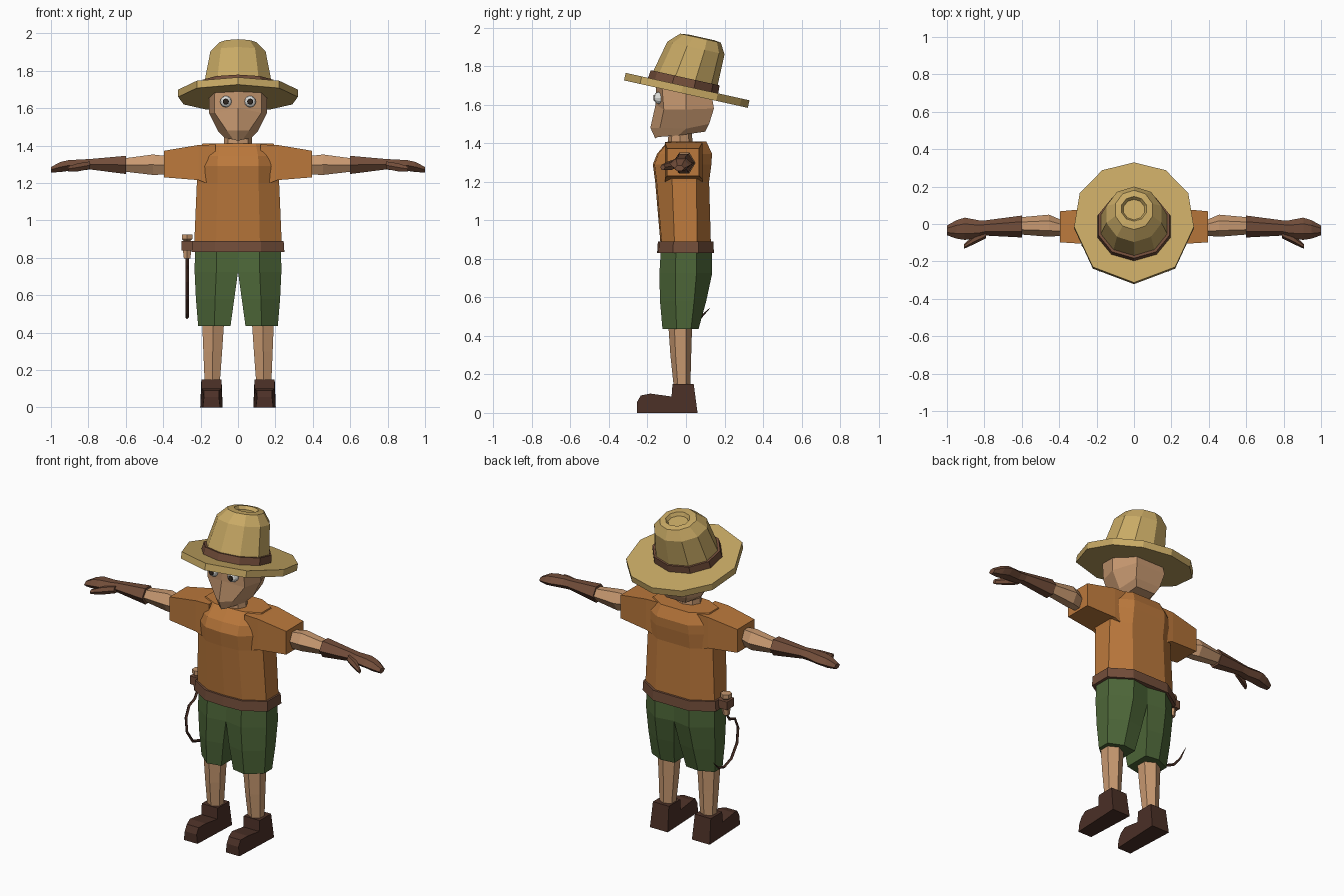
import bpy, bmesh, math
from mathutils import Matrix, Vector


def material(name, rgb):
    m = bpy.data.materials.new(name)
    m.diffuse_color = (*rgb, 1)
    return m


STRAW = material("straw", (0.58, 0.40, 0.13))
ORANGE = material("orange cloth", (0.50, 0.19, 0.045))
GREEN = material("green cloth", (0.075, 0.135, 0.04))
SKIN = material("skin", (0.58, 0.32, 0.165))
LEATHER = material("brown leather", (0.17, 0.075, 0.042))
BOOT = material("dark leather", (0.072, 0.03, 0.02))
WHITE = material("eye white", (0.75, 0.75, 0.72))
PUPIL = material("pupil", (0.03, 0.02, 0.015))


def loft(name, rings, mat, mirror=False, matrix=None):
    """Bridge equal-length rings with quads and cap both ends."""
    bm = bmesh.new()
    vr = [[bm.verts.new(p) for p in r] for r in rings]
    n = len(vr[0])
    for a, b in zip(vr, vr[1:]):
        for i in range(n):
            j = (i + 1) % n
            bm.faces.new((a[i], a[j], b[j], b[i]))
    bm.faces.new(vr[0])
    bm.faces.new(vr[-1])
    bmesh.ops.recalc_face_normals(bm, faces=bm.faces)
    if matrix:
        bm.transform(matrix)
    me = bpy.data.meshes.new(name)
    bm.to_mesh(me)
    bm.free()
    me.materials.append(mat)
    ob = bpy.data.objects.new(name, me)
    bpy.context.collection.objects.link(ob)
    if mirror:
        mod = ob.modifiers.new("Mirror", 'MIRROR')
        mod.use_mirror_merge = False
    return ob


def ellipse(cx, cy, z, rx, ry, n=10):
    """Horizontal ring with one vertex at the front."""
    return [(cx + rx * math.sin(2 * math.pi * i / n),
             cy - ry * math.cos(2 * math.pi * i / n), z) for i in range(n)]


def symmetric(half):
    """Close a ring from its right half; points on x = 0 are not doubled."""
    return half + [(-x, y, z) for x, y, z in reversed(half) if x > 0]


def torso_ring(z, w, f, b, k=0.5):
    return symmetric([(0, f, z), (w * k, f * 0.95, z), (w, f * 0.45, z),
                      (w, b * 0.45, z), (w * k, b, z)])


def arm_ring(x, y0, y1, z0, z1):
    """Six-sided section across the arm."""
    h, q = (z1 - z0), (y1 - y0) * 0.28
    return [(x, y0, z0 + h * 0.5), (x, y0 + q, z0), (x, y1 - q, z0),
            (x, y1, z0 + h * 0.5), (x, y1 - q, z1), (x, y0 + q, z1)]


def box(x0, x1, y0, y1, z):
    return [(x0, y0, z), (x1, y0, z), (x1, y1, z), (x0, y1, z)]


# Hat, tilted back
tilt = Matrix.Translation((0, 0, 1.675)) @ Matrix.Rotation(math.radians(-12.5), 4, 'X')
edge = [(0, -0.325), (0.22, -0.24), (0.32, -0.02), (0.29, 0.165), (0.17, 0.29), (0, 0.333)]
loft("hat_brim", [symmetric([(x, y, z) for x, y in edge]) for z in (-0.02, 0.02)],
     STRAW, matrix=tilt)
loft("hat_crown", [ellipse(0, -0.02, 0.01, 0.195, 0.175), ellipse(0, -0.015, 0.07, 0.185, 0.17),
                   ellipse(0, 0.003, 0.225, 0.155, 0.152), ellipse(0, 0.015, 0.28, 0.105, 0.108),
                   ellipse(0, 0.02, 0.285, 0.07, 0.068), ellipse(0, 0.02, 0.265, 0.058, 0.056)],
     STRAW, matrix=tilt)
loft("hat_band", [ellipse(0, -0.02, 0.015, 0.207, 0.187), ellipse(0, -0.018, 0.062, 0.2, 0.183)],
     LEATHER, matrix=tilt)

# Head with wedge-shaped face, and neck
loft("head", [
    symmetric([(0, -0.16, 1.425), (0.025, -0.145, 1.432), (0.072, -0.04, 1.44), (0.065, 0.10, 1.46)]),
    symmetric([(0, -0.185, 1.48), (0.06, -0.135, 1.48), (0.105, 0.0, 1.475), (0.085, 0.12, 1.50)]),
    symmetric([(0, -0.158, 1.60), (0.125, -0.115, 1.575), (0.155, 0.0, 1.575), (0.10, 0.145, 1.58)]),
    symmetric([(0, -0.155, 1.70), (0.125, -0.125, 1.70), (0.155, 0.0, 1.69), (0.09, 0.13, 1.67)]),
], SKIN)
loft("neck", [ellipse(0, -0.03, 1.37, 0.078, 0.065, 8), ellipse(0, -0.03, 1.48, 0.072, 0.06, 8)], SKIN)

# Eyes: flattened balls with disc pupils, facing forward
def disc(x, y, z, r, n=12):
    return [(x + r * math.cos(2 * math.pi * i / n), y, z + r * math.sin(2 * math.pi * i / n))
            for i in range(n)]


loft("eyes", [disc(0.065, y, 1.635, r) for y, r in
              ((-0.115, 0.03), (-0.145, 0.031), (-0.158, 0.025), (-0.165, 0.014))], WHITE, True)
loft("pupils", [disc(0.065, y, 1.635, r) for y, r in ((-0.160, 0.018), (-0.168, 0.014))], PUPIL, True)

# Shirt
loft("shirt_body", [torso_ring(0.85, 0.235, -0.13, 0.13), torso_ring(1.2, 0.22, -0.16, 0.12),
                    torso_ring(1.29, 0.22, -0.172, 0.132), torso_ring(1.345, 0.215, -0.15, 0.135),
                    torso_ring(1.41, 0.19, -0.095, 0.105)], ORANGE)
loft("sleeves", [[(x, y0, z0), (x, y1, z0), (x, y1, z1), (x, y0, z1)] for x, y0, y1, z0, z1 in
                 ((0.12, -0.11, 0.085, 1.18, 1.405), (0.21, -0.11, 0.085, 1.215, 1.403),
                  (0.395, -0.098, 0.068, 1.23, 1.372))], ORANGE, True)
loft("belt", [torso_ring(0.83, 0.248, -0.15, 0.145), torso_ring(0.89, 0.244, -0.146, 0.142)], LEATHER)

# Shorts: one half, mirrored
def shorts_ring(z, xi, xo, f, b):
    m = (xi + xo) / 2
    return [(xi, f * 0.85, z), (m, f, z), (xo, f * 0.4, z), (xo, b * 0.4, z), (m, b, z), (xi, b * 0.85, z)]


loft("shorts", [shorts_ring(0.85, 0, 0.23, -0.13, 0.135), shorts_ring(0.725, 0, 0.232, -0.138, 0.136),
                shorts_ring(0.58, 0.02, 0.225, -0.135, 0.105),
                shorts_ring(0.435, 0.04, 0.213, -0.122, 0.065)], GREEN, True)

# Lower legs and boots
loft("legs", [ellipse(0.138, -0.02, 0.12, 0.046, 0.042, 6), ellipse(0.135, -0.027, 0.30, 0.058, 0.054, 6),
              ellipse(0.133, -0.03, 0.46, 0.068, 0.062, 6)], SKIN, True)
boot = [(0.06, 0), (0.04, 0.15), (-0.07, 0.15), (-0.075, 0.085), (-0.185, 0.10),
        (-0.235, 0.09), (-0.255, 0.055), (-0.255, 0)]


def boot_side(s, shrink):
    return [(0.142 + s * (0.06 - (0.014 if y < -0.2 else 0) - (shrink if z > 0.05 else 0)), y, z)
            for y, z in boot]


loft("boots", [boot_side(-1, 0.006), boot_side(1, 0.006)], BOOT, True)

# Arms, gauntlets and thumbs
loft("arms", [arm_ring(0.33, -0.06, 0.02, 1.25, 1.345), arm_ring(0.39, -0.063, 0.022, 1.245, 1.345),
              arm_ring(0.455, -0.068, 0.05, 1.243, 1.352), arm_ring(0.62, -0.055, 0.035, 1.262, 1.33)],
     SKIN, True)
loft("gauntlets", [arm_ring(0.60, -0.072, 0.045, 1.248, 1.345), arm_ring(0.79, -0.062, 0.02, 1.272, 1.328),
                   arm_ring(0.83, -0.075, 0.02, 1.268, 1.326), arm_ring(0.905, -0.085, 0.034, 1.265, 1.322),
                   arm_ring(0.95, -0.078, 0.02, 1.258, 1.312), arm_ring(1.0, -0.06, -0.008, 1.256, 1.285)],
     LEATHER, True)
loft("thumbs", [arm_ring(0.79, -0.075, -0.035, 1.275, 1.315), arm_ring(0.855, -0.108, -0.06, 1.262, 1.305),
                arm_ring(0.91, -0.133, -0.108, 1.262, 1.288)], LEATHER, True)

# Whip hanging from the belt on one side
loft("whip_holder", [box(-0.302, -0.235, -0.035, 0.035, z) for z in (0.84, 0.89)], LEATHER)
loft("whip_handle", [ellipse(-0.272, 0, z, r, r, 6) for z, r in
                     ((0.795, 0.02), (0.835, 0.025), (0.89, 0.02), (0.9, 0.032), (0.925, 0.032))], SKIN)
path = [Vector((-0.272, y, z)) for y, z in
        ((0, 0.80), (-0.03, 0.755), (-0.085, 0.735), (-0.115, 0.67), (-0.105, 0.58),
         (-0.05, 0.505), (0.02, 0.48), (0.075, 0.495), (0.125, 0.545))]
rings = []
for i, p in enumerate(path):
    t = (path[min(i + 1, len(path) - 1)] - path[max(i - 1, 0)]).normalized()
    side = Vector((1, 0, 0))
    up = t.cross(side)
    r = 0.009 if i < 7 else (0.007 if i == 7 else 0.001)
    rings.append([p + side * r, p + up * r, p - side * r, p - up * r])
loft("whip_lash", rings, BOOT)
